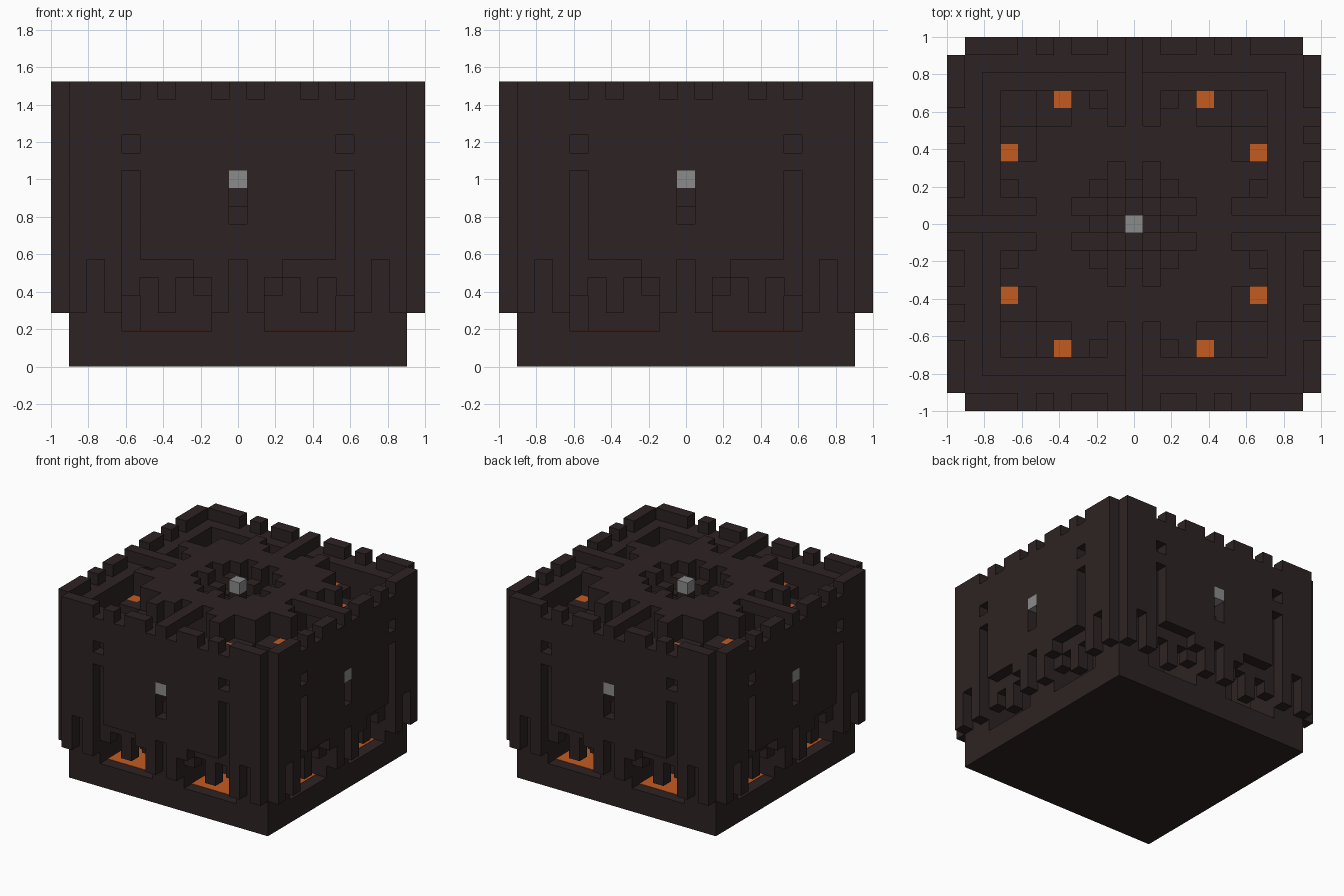
import bpy
import bmesh

cube = bpy.data.objects.get("Cube")
if cube:
    bpy.data.objects.remove(cube, do_unlink=True)

S = 2 / 21  # edge of one block


def material(name, rgb):
    m = bpy.data.materials.new(name)
    m.use_nodes = True
    m.diffuse_color = (*rgb, 1)
    m.node_tree.nodes["Principled BSDF"].inputs["Base Color"].default_value = (*rgb, 1)
    return m


brick = material("dark brick", (0.027, 0.0165, 0.0168))
lava = material("glowing orange", (0.54, 0.105, 0.015))
stone = material("light grey", (0.26, 0.26, 0.26))


def build(name, mat, boxes, turns=4):
    """Boxes are (u0, u1, v0, v1, z0, z1) in blocks, ends included for u and v,
    repeated by quarter turns around the centre."""
    bm = bmesh.new()
    for k in range(turns):
        for u0, u1, v0, v1, z0, z1 in boxes:
            verts = bmesh.ops.create_cube(bm, size=1)["verts"]
            for v in verts:
                x = u1 + 0.5 if v.co.x > 0 else u0 - 0.5
                y = v1 + 0.5 if v.co.y > 0 else v0 - 0.5
                z = z1 if v.co.z > 0 else z0
                for _ in range(k):
                    x, y = -y, x
                v.co = (x * S, y * S, z * S)
    me = bpy.data.meshes.new(name)
    bm.to_mesh(me)
    bm.free()
    me.materials.append(mat)
    ob = bpy.data.objects.new(name, me)
    bpy.context.scene.collection.objects.link(ob)
    return ob


# base slab and the molten floor inside it
build("base_slab", brick, [(-9, 9, -9, 9, 0, 2)], 1)
build("lava_floor", lava, [(-8, 8, -8, 8, 2, 2.03)], 1)

# outer facade: one column per block, with hanging teeth and battlements
facade_bottom = [6, 3, 5, 6, 6, 6, 11, 3, 6, 3]
facade = []
for u in range(-9, 10):
    a = abs(u)
    top = 15 if a in (1, 4, 6) else 16
    spans = [(facade_bottom[a], top)]
    if a == 0:
        spans = [(6, 8), (11, top)]
    elif a == 6:
        spans = [(11, 12), (13, top)]
    facade += [(u, u, -10, -10, lo, hi) for lo, hi in spans]
build("facade", brick, facade)
build("facade_lamp", stone, [(0, 0, -10, -10, 10, 11)])

# inner wall with lintels and posts over the openings
wall_bottom = {2: 4, 3: 5, 4: 3, 5: 5, 6: 4}
wall = []
for u in range(-9, 9):
    if u == 0:
        wall += [(0, 0, -9, -9, 2, 9), (0, 0, -9, -9, 10, 15)]
    else:
        wall.append((u, u, -9, -9, wall_bottom.get(abs(u), 2), 15))
build("inner_wall", brick, wall)

# solid core, corner piers and partitions between the pools
build("core", brick, [(-5, 5, -5, 5, 2, 11)], 1)
build("corner_piers", brick, [(7, 8, -8, -7, 2, 11)])
build("partitions", brick, [(-1, 1, -8, -6, 2, 11)])
build("roof_floor", brick, [(-8, 8, -8, 8, 11, 12)], 1)

# raised platform around a central pit, made as four matching quarters
platform = [
    (-5, 5, -5, -4, 12, 16),
    (-3, -2, -3, -3, 12, 16),
    (2, 3, -3, -3, 12, 16),
    (0, 0, -3, -3, 12, 16),
    (-1, -1, -3, -3, 12, 14),
    (1, 1, -3, -3, 12, 14),
]
build("platform", brick, platform)

# teeth and lower ledges around the platform rim
rim = [(6, 7, -7, -6, 12, 13)]
for s in (-1, 1):
    def side(a, b):
        return min(s * a, s * b), max(s * a, s * b)
    rim += [
        (*side(3, 3), -7, -6, 12, 16),
        (*side(2, 2), -6, -6, 12, 16),
        (*side(2, 2), -7, -7, 12, 14),
        (*side(5, 5), -7, -6, 12, 14),
        (*side(4, 4), -6, -6, 12, 14),
    ]
build("platform_rim", brick, rim)
build("lava_sources", lava, [(u, u, -7, -7, 12, 14) for u in (-4, 4)])

# bridges from the platform to the walls
build("bridges", brick, [(0, 0, -9, -6, 15, 16)])

# stepped pit with the central lamp
build("pit_steps", brick, [
    (0, 0, -2, -2, 12, 15),
    (2, 2, -2, -2, 12, 15),
    (-1, -1, -2, -2, 12, 14),
    (1, 1, -2, -2, 12, 14),
    (1, 1, -1, -1, 12, 13),
    (0, 0, -1, -1, 12, 14),
])
build("lamp_post", brick, [(0, 0, 0, 0, 12, 15)], 1)
build("central_lamp", stone, [(0, 0, 0, 0, 15, 16)], 1)
